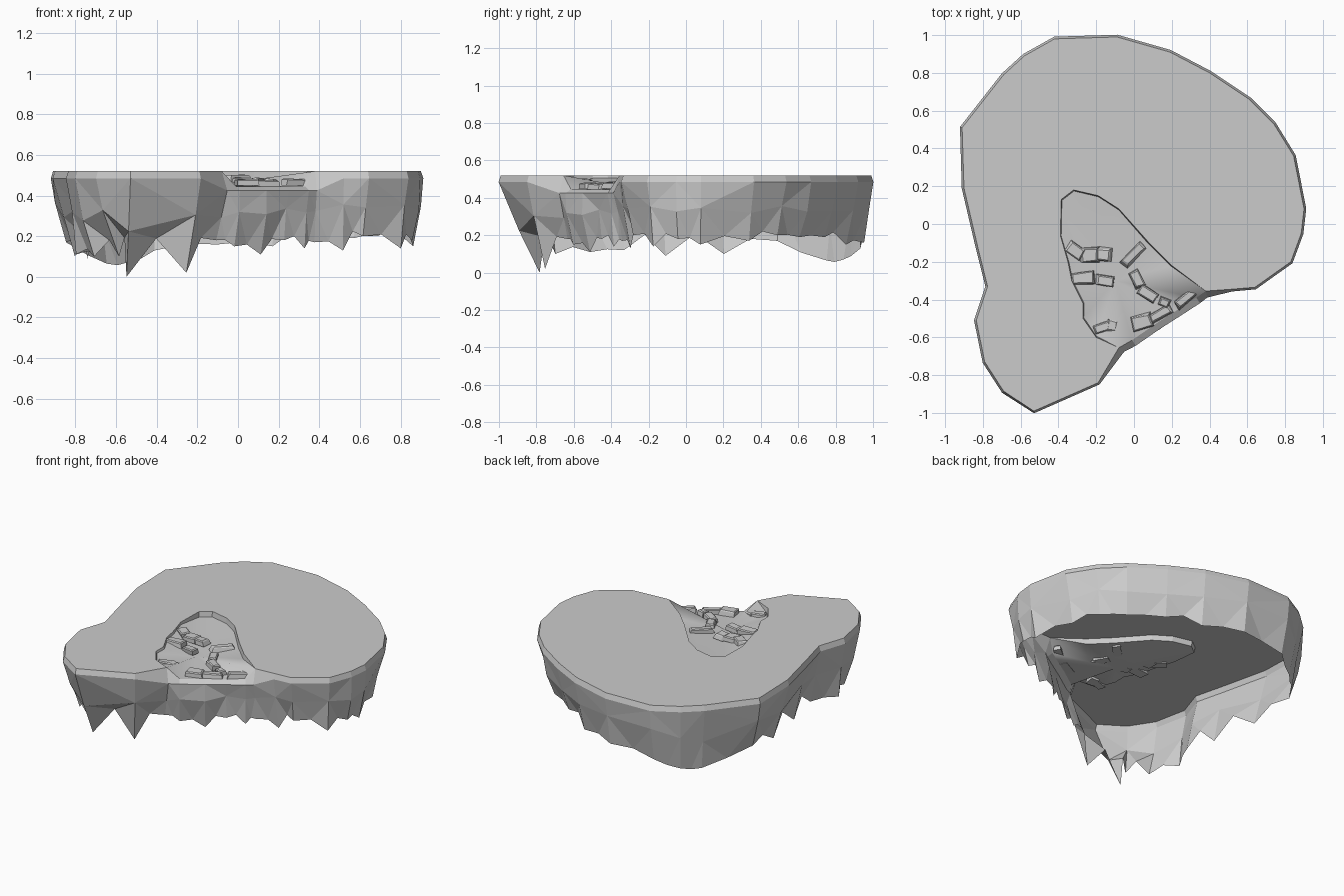
import bpy, bmesh, math, random
from mathutils import Vector, Matrix

random.seed(4)
cube = bpy.data.objects.get("Cube")
if cube:
    bpy.data.objects.remove(cube, do_unlink=True)

stone = bpy.data.materials.new("grey_stone")
stone.use_nodes = True
GREY = (0.6, 0.6, 0.6, 1)
stone.diffuse_color = GREY
stone.node_tree.nodes["Principled BSDF"].inputs["Base Color"].default_value = GREY


def make_object(name, bm):
    mesh = bpy.data.meshes.new(name)
    bm.to_mesh(mesh)
    bm.free()
    mesh.materials.append(stone)
    obj = bpy.data.objects.new(name, mesh)
    bpy.context.collection.objects.link(obj)
    return obj


TOP = 0.52
LIP = 0.445

# Island edge, counter-clockwise: x, y, height of the spike below, inward lean
edge = [
    (.38, -.355, .17, .05), (.52, -.345, .13, .06), (.64, -.335, .2, .07),
    (.83, -.2, .14, .05), (.885, -.05, .18, .04), (.9, .08, .15, .05),
    (.845, .36, .17, .08), (.74, .53, .2, .08), (.61, .66, .19, .08),
    (.4, .8, .19, .08), (.19, .91, .15, .07), (-.09, .99, .16, .05),
    (-.42, .98, .13, .06), (-.58, .89, .07, .07), (-.69, .79, .065, .07),
    (-.91, .51, .17, .08), (-.9, .19, .1, .11), (-.825, -.13, .09, .1),
    (-.775, -.33, .12, .08), (-.835, -.51, .11, .05), (-.79, -.73, .1, .1),
    (-.69, -.885, .1, .16), (-.53, -.99, 0, .22), (-.19, -.84, .02, .12),
]
# Low front edge of the hollow; the first entry is its left corner
lip = [(-.08, -.655, .18, .07), (-.01, -.615, .15, .05),
       (.12, -.525, .11, .05), (.23, -.455, .18, .04), (.33, -.39, .14, .04)]
corner = len(edge)
edge += lip
count = len(edge)

# Back rim of the hollow, from its right corner round to the left corner
hollow = [(.2, -.22), (.08, -.1), (-.08, .08), (-.19, .15), (-.32, .18),
          (-.385, .13), (-.39, -.06), (-.35, -.2), (-.33, -.3),
          (-.27, -.42), (-.27, -.5), (-.2, -.6)]


def outward(i):
    a, b = edge[i - 1], edge[(i + 1) % count]
    return Vector((b[1] - a[1], a[0] - b[0], 0)).normalized()


def rim_point(i):
    return Vector((edge[i][0], edge[i][1], LIP if i > corner else TOP))


def band_point(i):
    in_front = i >= corner or i == 0
    p = rim_point(i) + outward(i) * (.035 if in_front else .012)
    p.z = .425 if in_front else .485
    return p


def spike_point(i):
    p = band_point(i) - outward(i) * edge[i][3]
    p.z = edge[i][2]
    return p


# Cliff: chamfered rim, faceted middle and a ragged lower edge, open below
bm = bmesh.new()
rim, band, mid, low = [], [], [], []
for i in range(count):
    j = (i + 1) % count
    top, tip, following = band_point(i), spike_point(i), spike_point(j)
    middle = top.lerp(tip, random.uniform(.35, .55))
    middle += outward(i) * random.uniform(-.01, .02)
    # Smooth tongue at the back left, deep notches between sharp spikes,
    # shallow notches elsewhere
    notch = (tip + following) / 2 - outward(i) * random.uniform(0, .015)
    if edge[i][0] < -.4 and edge[i][1] > .7:
        notch.z -= .01
    elif edge[i][3] > .09:
        notch.z = random.uniform(.18, .21)
    else:
        notch.z = max(tip.z, following.z) + random.uniform(0, .03)
    for ring, points in ((rim, [rim_point(i)]), (band, [top]),
                         (mid, [middle]), (low, [tip, notch])):
        ring += [bm.verts.new(q) for q in points]

for i in range(count):
    j = (i + 1) % count
    bm.faces.new((band[i], band[j], rim[j], rim[i]))
    # Alternate the diagonals for an irregular rock face
    if i % 2:
        bm.faces.new((mid[i], mid[j], band[j]))
        bm.faces.new((mid[i], band[j], band[i]))
    else:
        bm.faces.new((mid[i], mid[j], band[i]))
        bm.faces.new((mid[j], band[j], band[i]))
    bm.faces.new((low[2 * i], low[2 * i + 1], mid[i]))
    bm.faces.new((mid[i], low[2 * i + 1], mid[j]))
    bm.faces.new((low[2 * i + 1], low[2 * j], mid[j]))
make_object("cliff_wall", bm)

# Ground: flat top plate around a shallow hollow
bm = bmesh.new()
outer = [bm.verts.new(rim_point(i)) for i in range(count)]
shore = [bm.verts.new((x, y, TOP)) for x, y in hollow]
bm.faces.new(outer[:corner + 1] + shore[::-1])

centre = Vector((-.1, -.3, .455))
foot = []
for x, y in hollow:
    p = Vector((x, y, 0))
    p -= (p - centre).to_2d().normalized().to_3d() * .006
    # The floor nearly meets the rim on the left and drops on the right
    p.z = .505 if x < -.2 and y < .1 else .485
    foot.append(bm.verts.new(p))
wall_top = [outer[0]] + shore + [outer[corner]]
wall_foot = [outer[0]] + foot + [outer[corner]]
for i in range(len(wall_top) - 1):
    ring = [wall_top[i], wall_top[i + 1], wall_foot[i + 1], wall_foot[i]]
    bm.faces.new(list(dict.fromkeys(ring)))
hub = bm.verts.new(centre)
floor = wall_foot + outer[corner + 1:]
for i, v in enumerate(floor):
    bm.faces.new((hub, v, floor[(i + 1) % len(floor)])).smooth = True
make_object("island_ground", bm)


# Loose rocks: tapered, chamfered slabs lying in the hollow
def add_rock(name, x, y, length, width, turn, top):
    bm = bmesh.new()
    bmesh.ops.create_cube(bm, size=1)
    for v in bm.verts:
        upper = v.co.z > 0
        taper = .9 if upper else 1
        v.co.x *= length * taper * random.uniform(.85, 1.1)
        v.co.y *= width * taper * random.uniform(.8, 1.15)
        v.co.z = top - (random.uniform(0, .006) if upper else .036)
    crown = [e for e in bm.edges if all(v.co.z > top - .01 for v in e.verts)]
    bmesh.ops.bevel(bm, geom=crown, offset=.006, segments=1, affect='EDGES')
    spin = Matrix.Rotation(math.radians(turn), 4, 'Z')
    bm.transform(Matrix.Translation((x, y, 0)) @ spin)
    make_object(name, bm)


rocks = [
    (-.31, -.14, .1, .07, -35, .52), (-.235, -.165, .1, .08, 0, .515),
    (-.16, -.16, .08, .07, -5, .51), (-.27, -.285, .12, .07, 5, .52),
    (-.155, -.3, .1, .06, -8, .505), (0, -.16, .16, .05, 45, .505),
    (.015, -.29, .1, .06, -65, .495), (.075, -.37, .11, .06, -30, .49),
    (.16, -.415, .06, .045, -20, .485), (.04, -.52, .11, .08, 15, .485),
    (.14, -.475, .13, .05, 28, .48), (.28, -.39, .14, .05, 40, .485),
    (-.17, -.55, .1, .05, 20, .505), (-.115, -.54, .06, .07, -10, .505),
]
for number, rock in enumerate(rocks, 1):
    add_rock(f"rock_{number}", *rock)
